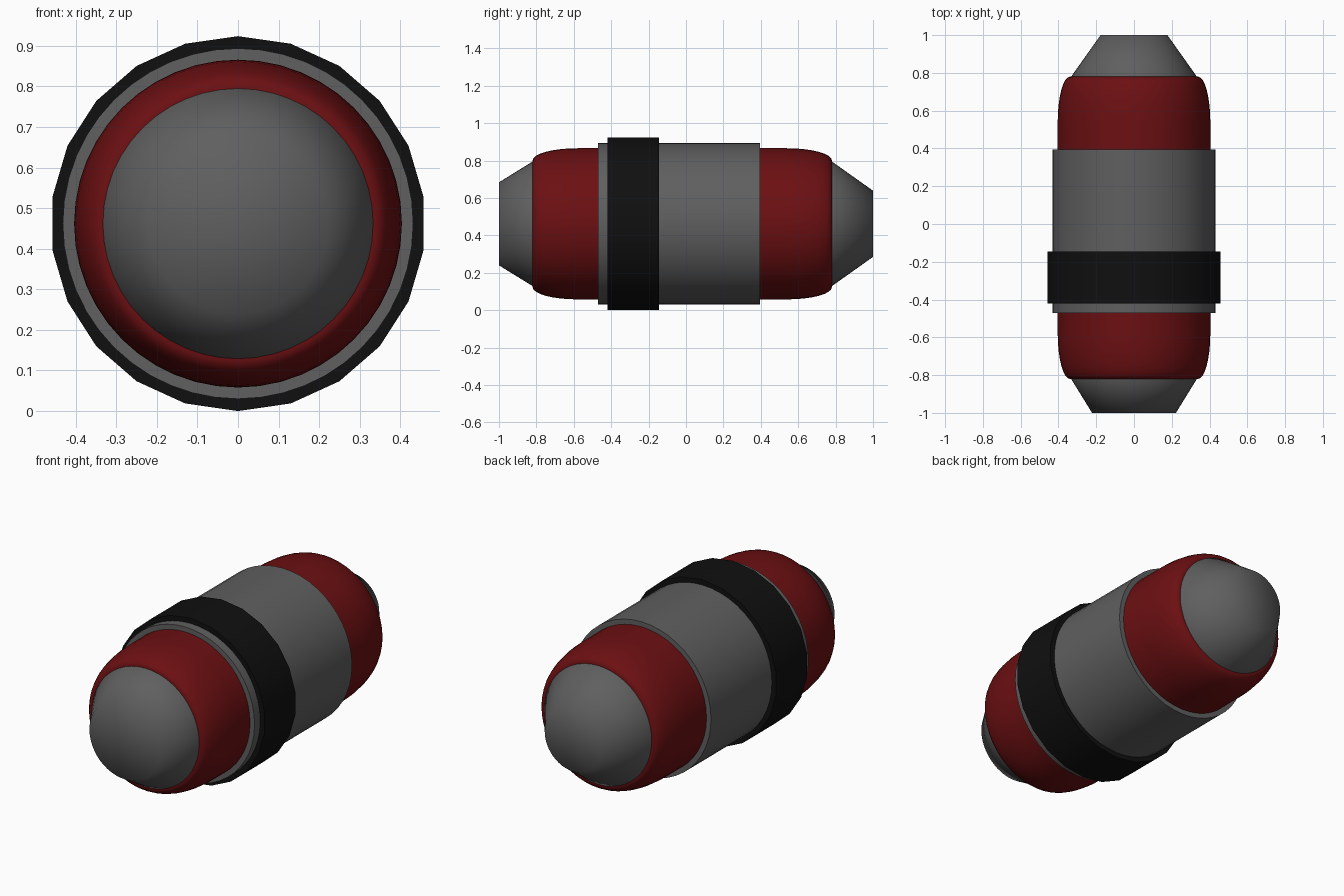
import bpy, bmesh, math

if "Cube" in bpy.data.objects:
    bpy.data.objects.remove(bpy.data.objects["Cube"])

CZ = 0.462  # height of the long axis


def material(name, rgb):
    m = bpy.data.materials.new(name)
    m.diffuse_color = (*rgb, 1)
    m.use_nodes = True
    m.node_tree.nodes["Principled BSDF"].inputs["Base Color"].default_value = m.diffuse_color
    return m


GREY = material("grey", (0.115, 0.115, 0.115))
RED = material("dark red", (0.15, 0.005, 0.006))
BLACK = material("black", (0.005, 0.005, 0.005))


def lathe(name, profile, mat, sides=48, sharp_angle=40):
    """Spin (y, radius) points around the long axis; radius 0 makes a pole."""
    bm = bmesh.new()
    rings = []
    for y, r in profile:
        if r == 0:
            rings.append([bm.verts.new((0, y, CZ))])
        else:
            rings.append([bm.verts.new((r * math.sin(2 * math.pi * i / sides), y,
                                        CZ + r * math.cos(2 * math.pi * i / sides)))
                          for i in range(sides)])
    for a, b in zip(rings, rings[1:]):
        for i in range(sides):
            j = (i + 1) % sides
            if len(a) == 1:
                bm.faces.new((a[0], b[j], b[i]))
            elif len(b) == 1:
                bm.faces.new((a[i], a[j], b[0]))
            else:
                bm.faces.new((a[i], a[j], b[j], b[i]))
    bmesh.ops.recalc_face_normals(bm, faces=bm.faces)
    for f in bm.faces:
        f.smooth = True
    for e in bm.edges:
        if len(e.link_faces) == 2 and e.calc_face_angle() > math.radians(sharp_angle):
            e.smooth = False
    me = bpy.data.meshes.new(name)
    bm.to_mesh(me)
    bm.free()
    me.materials.append(mat)
    ob = bpy.data.objects.new(name, me)
    bpy.context.collection.objects.link(ob)
    return ob


# Rounded red shells at both ends
def red_shell(name, y_in, y_out):
    s = 1 if y_out > 0 else -1
    depth = 0.24
    prof = [(y_in, 0), (y_in, 0.404)]
    for k in range(9):
        t = k / 8 * math.pi / 2
        prof.append((y_out - s * depth * (1 - math.sin(t)), 0.339 + 0.065 * math.cos(t)))
    prof.append((y_out, 0))
    lathe(name, prof, RED)


red_shell("front_shell", -0.30, -0.82)
red_shell("back_shell", 0.30, 0.78)

# Grey tapered tips, shaded smooth across the blunt ends
lathe("front_tip", [(-0.80, 0.333), (-0.82, 0.333), (-1.0, 0.222), (-1.0, 0)], GREY, sharp_angle=100)
lathe("back_tip", [(0.76, 0.333), (0.78, 0.333), (1.0, 0.177), (1.0, 0)], GREY, sharp_angle=100)

# Grey middle sleeve
lathe("middle_sleeve", [(-0.47, 0), (-0.47, 0.432), (0.395, 0.432), (0.395, 0)], GREY)

# Black raised band
lathe("band", [(-0.42, 0.42), (-0.42, 0.462), (-0.145, 0.462), (-0.145, 0.42)], BLACK, sides=22)
